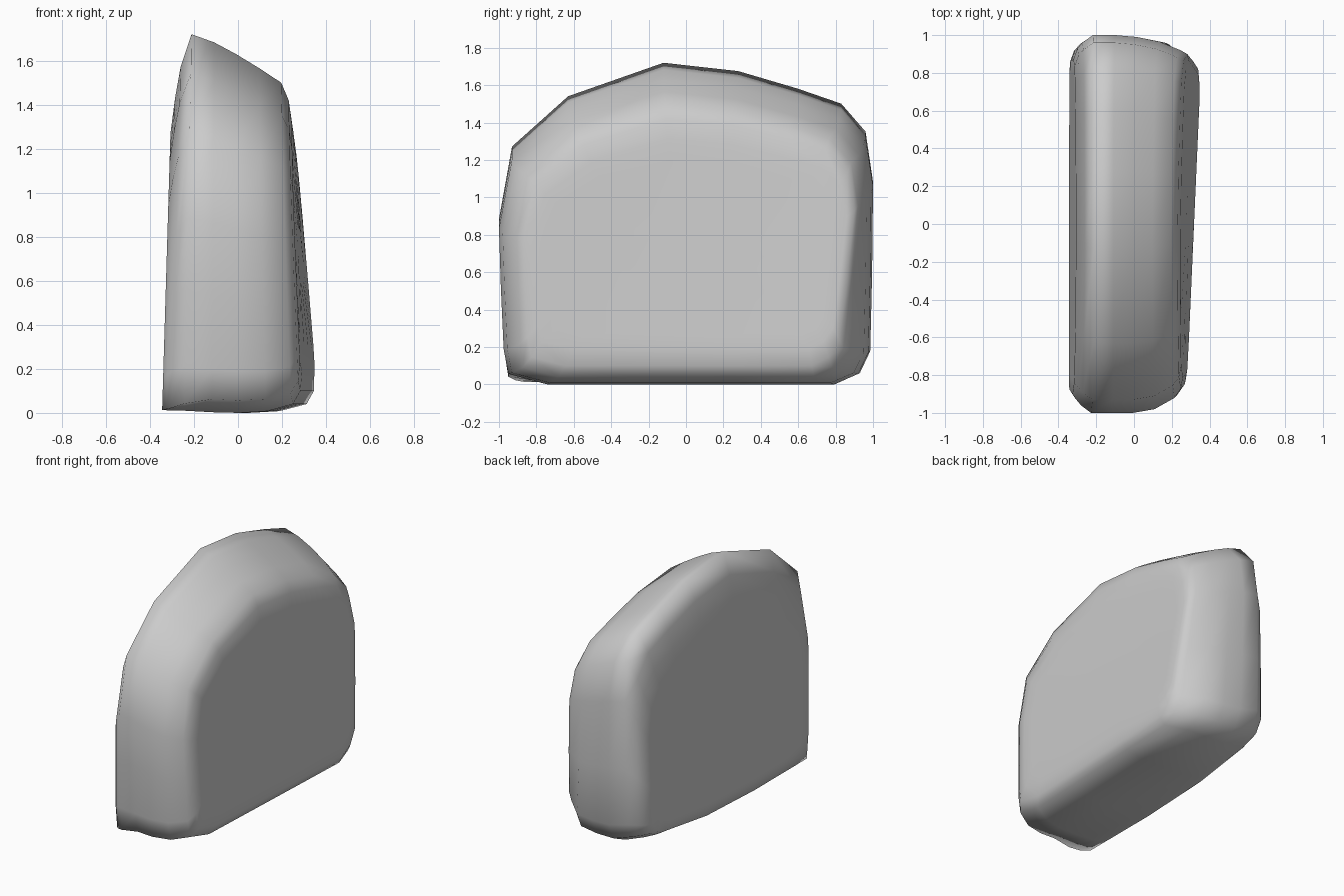
import bpy, bmesh

# Side outline (y, z), walked around the slab
OUTLINE = [(-0.74, 0.0), (-0.95, 0.06), (-0.975, 0.2), (-0.99, 0.55), (-1.0, 0.88),
           (-0.93, 1.27), (-0.63, 1.54), (-0.12, 1.72), (0.28, 1.675), (0.6, 1.58),
           (0.83, 1.5), (0.96, 1.35), (1.0, 1.08), (0.995, 0.6), (0.985, 0.18),
           (0.93, 0.06), (0.8, 0.0), (0.3, 0.0), (-0.3, 0.0)]
HEIGHT = 1.72

# Rings across the thickness: position, then front, back, top and bottom insets
RINGS = [(0.0, 0.60, 0.60, 0.90, 0.50), (0.0, 0.18, 0.20, 0.54, 0.10),
         (0.0, 0.10, 0.13, 0.45, 0.012), (0.03, 0.07, 0.07, 0.29, 0.012),
         (0.07, 0.04, 0.04, 0.15, 0.01), (0.16, 0.0, 0.0, 0.0, 0.01),
         (0.36, 0.0, 0.0, 0.037, 0.003),
         (0.55, 0.0, 0.01, 0.09, 0.0), (0.75, 0.02, 0.035, 0.155, 0.008),
         (0.93, 0.08, 0.08, 0.22, 0.04), (0.985, 0.13, 0.10, 0.30, 0.10),
         (1.0, 0.19, 0.14, 0.41, 0.19), (1.0, 0.27, 0.22, 0.52, 0.27),
         (1.0, 0.60, 0.60, 0.90, 0.60)]


def clamp(v):
    return max(0.0, min(1.0, v))


def place(t, y, z):
    """Put a point between the two leaning broad faces."""
    # rounder lower back corner on each broad face
    z += 0.09 * clamp(1 - t / 0.35) * clamp((y - 0.1) / 0.6) * clamp(1 - z / 0.4)
    y -= 0.09 * clamp((t - 0.75) / 0.2) * clamp((y - 0.6) / 0.2) * clamp(1 - z / 0.9)
    left = -0.345 + 0.03 * z
    right = 0.33 - 0.064 * z + (0.05 - 0.03 * z) * y
    return (left + t * (right - left), y, z)


# Rounded upright slab
bm = bmesh.new()
loops = []
for t, front, back, top, bottom in RINGS:
    scale = (HEIGHT - top - bottom) / HEIGHT
    loop = []
    for i, (y, z) in enumerate(OUTLINE):
        if i == 1 and bottom < 0.05:
            z *= clamp(t / 0.3)          # crisp lower front corner
        y *= 1 - (front if y < 0 else back)
        loop.append(bm.verts.new(place(t, y, bottom + z * scale)))
    loops.append(loop)
n = len(OUTLINE)
for a, b in zip(loops, loops[1:]):
    for i in range(n):
        j = (i + 1) % n
        bm.faces.new((a[i], a[j], b[j], b[i]))
bm.faces.new(loops[0])
bm.faces.new(loops[-1])
bmesh.ops.recalc_face_normals(bm, faces=bm.faces)
for f in bm.faces:
    f.smooth = True

mesh = bpy.data.meshes.new("rounded_slab")
bm.to_mesh(mesh)
bm.free()
slab = bpy.data.objects.new("rounded_slab", mesh)
bpy.context.collection.objects.link(slab)
